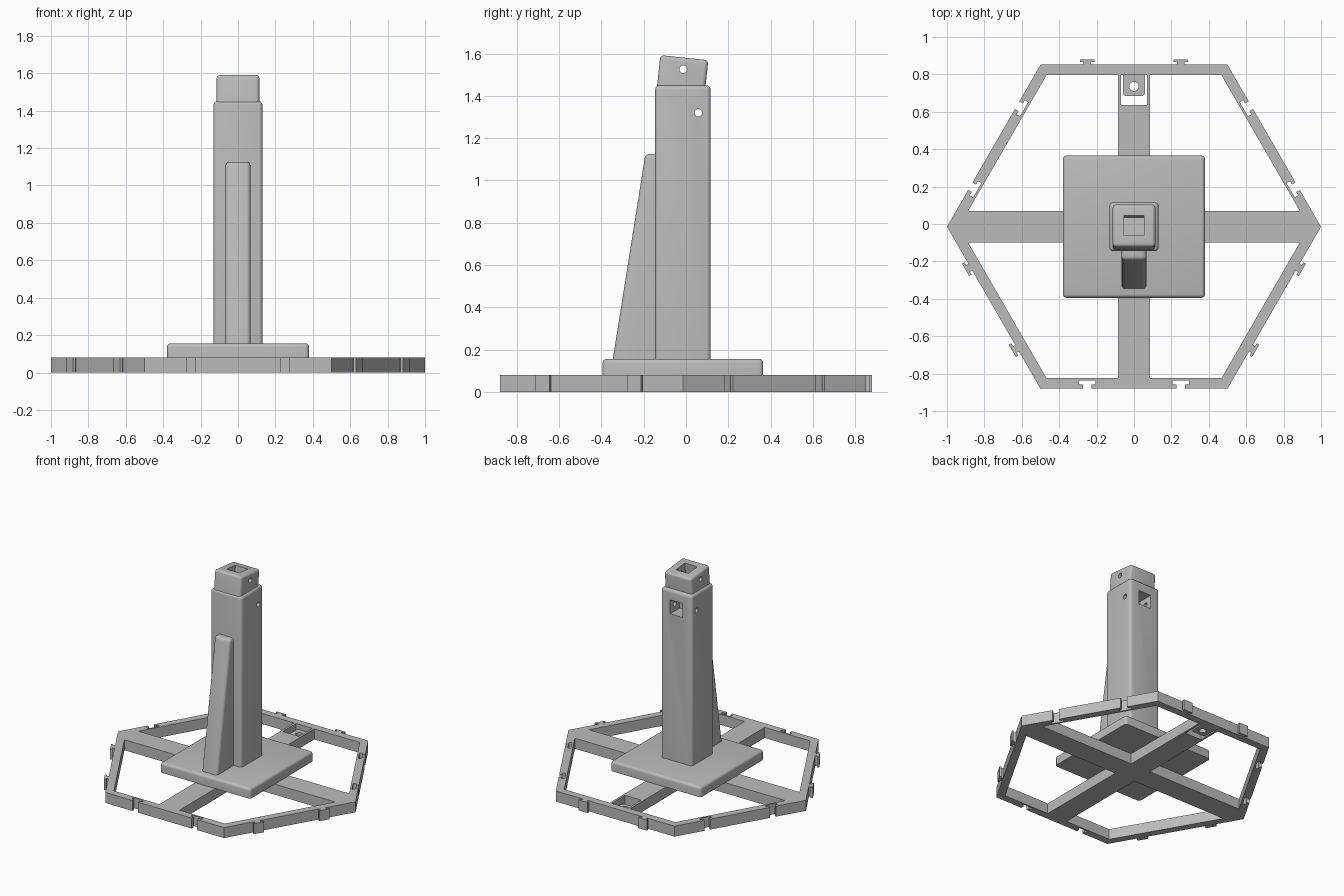
import bpy, bmesh, math
from mathutils import Matrix, Vector

cube = bpy.data.objects.get("Cube")
if cube:
    bpy.data.objects.remove(cube, do_unlink=True)

CY = -0.0145          # shared centre line of frame, plate and post
APO = 0.866           # hexagon apothem
RIM = 0.056           # rim width
BAR = 0.085           # half width of the cross bars
H = 0.08              # frame height

grey = bpy.data.materials.new("light_grey")
grey.use_nodes = True
COLOUR = (0.5, 0.5, 0.5, 1)
grey.diffuse_color = COLOUR
grey.node_tree.nodes["Principled BSDF"].inputs["Base Color"].default_value = COLOUR


def finish(name, bm):
    bmesh.ops.recalc_face_normals(bm, faces=bm.faces)
    mesh = bpy.data.meshes.new(name)
    bm.to_mesh(mesh)
    bm.free()
    mesh.materials.append(grey)
    obj = bpy.data.objects.new(name, mesh)
    bpy.context.collection.objects.link(obj)
    return obj


def round_edges(bm, radius):
    """Round every edge except those lying on the bottom."""
    low = min(v.co.z for v in bm.verts)
    edges = [e for e in bm.edges if max(v.co.z for v in e.verts) > low + 1e-4]
    bmesh.ops.bevel(bm, geom=edges, offset=radius, segments=4, profile=0.5,
                    affect='EDGES', clamp_overlap=True)


def prism(name, points, z0, z1):
    """Extrude a plan outline upward."""
    bm = bmesh.new()
    face = bm.faces.new([bm.verts.new((x, y, z0)) for x, y in points])
    up = bmesh.ops.extrude_face_region(bm, geom=[face])["geom"]
    bmesh.ops.translate(bm, vec=(0, 0, z1 - z0),
                        verts=[v for v in up if isinstance(v, bmesh.types.BMVert)])
    return finish(name, bm)


def box(name, centre, size, radius=0):
    bm = bmesh.new()
    bmesh.ops.create_cube(bm, size=1, matrix=Matrix.Translation(centre) @ Matrix.Diagonal((*size, 1)))
    if radius:
        round_edges(bm, radius)
    return finish(name, bm)


def rod(name, centre, radius, length, axis):
    bm = bmesh.new()
    turn = Matrix.Rotation(math.pi / 2, 4, 'Y') if axis == 'X' else Matrix()
    bmesh.ops.create_cone(bm, cap_ends=True, segments=24, radius1=radius, radius2=radius,
                          depth=length, matrix=Matrix.Translation(centre) @ turn)
    return finish(name, bm)


def cut(obj, cutters):
    """Subtract the cutters, then discard them."""
    for cutter in cutters:
        cutter.hide_render = True
        mod = obj.modifiers.new("cut", 'BOOLEAN')
        mod.operation, mod.solver, mod.object = 'DIFFERENCE', 'EXACT', cutter
        bpy.context.view_layer.objects.active = obj
        bpy.ops.object.modifier_apply(modifier=mod.name)
        bpy.data.objects.remove(cutter, do_unlink=True)


def smooth(obj):
    bpy.ops.object.select_all(action='DESELECT')
    obj.select_set(True)
    bpy.context.view_layer.objects.active = obj
    bpy.ops.object.shade_smooth_by_angle(angle=math.radians(35))


# Hexagonal frame: T-shaped tabs and matching slots alternate around the sides
TAB = [(0.02, 0), (0.02, 0.014), (0.038, 0.014), (0.038, 0.029)]
SLOT = [(0.023, 0), (0.023, -0.022), (0.044, -0.022), (0.044, -0.043)]
outline = []
for side in range(6):
    angle = math.radians(90 + 60 * side)
    normal = Vector((math.cos(angle), math.sin(angle)))
    along = Vector((-normal.y, normal.x))
    local = [(-APO / math.sqrt(3), 0)]
    shape = TAB if side % 2 == 0 else SLOT
    for at in (-0.25, 0.25):
        local += [(at - w, d) for w, d in shape]
        local += [(at + w, d) for w, d in reversed(shape)]
    for t, d in local:
        p = along * t + normal * (APO + d)
        outline.append((p.x, p.y + CY))
frame = prism("hexagonal_frame", outline, 0, H)

# Four openings between rim and cross bars, plus the pocket at the back
inner = APO - RIM
reach = inner * 2 / math.sqrt(3)
opening = [(BAR, BAR), (reach - BAR / math.sqrt(3), BAR), (reach / 2, inner), (BAR, inner)]
cutters = [prism("opening_cutter", [(sx * x, sy * y + CY) for x, y in opening], -0.1, 0.2)
           for sx in (-1, 1) for sy in (-1, 1)]
back = CY + inner
cutters.append(box("pocket_cutter", (0, back - 0.08, 0), (0.138, 0.16, 0.4)))
cut(frame, cutters)

# Thin tongue with a screw hole inside the pocket
corner = 0.012
end = back - 0.112
tongue = prism("screw_tongue", [(-0.058, back + 0.005), (-0.058, end + corner), (-0.058 + corner, end),
                                (0.058 - corner, end), (0.058, end + corner), (0.058, back + 0.005)],
               0, H / 2)
cut(tongue, [rod("hole_cutter", (0, back - 0.06, 0), 0.025, 0.4, 'Z')])

# Base plate
plate = box("base_plate", (0, CY, 0.118), (0.76, 0.76, 0.076), 0.02)

# Post with a square socket in the back and a pin hole across it
post = box("post", (0, CY, 0.8), (0.262, 0.262, 1.3), 0.02)
cut(post, [box("socket_cutter", (0, 0.1, 1.32), (0.106, 0.2, 0.106)),
           rod("pin_cutter", (0, 0.058, 1.32), 0.018, 1, 'X')])

# Tilted head with a square socket on top and a pin hole across it
head = box("tilted_head", (0, 0, -0.09), (0.228, 0.228, 0.18), 0.018)
cut(head, [box("socket_cutter", (0, 0, 0), (0.106, 0.106, 0.2)),
           rod("pin_cutter", (0, 0, -0.055), 0.018, 1, 'X')])
head.data.transform(Matrix.Translation((0, -0.008, 1.581)) @ Matrix.Rotation(math.radians(-6), 4, 'X'))

# Sloping brace on the front of the post
bm = bmesh.new()
profile = [(-0.347, 0.15), (-0.192, 1.126), (-0.1, 1.126), (-0.1, 0.15)]
face = bm.faces.new([bm.verts.new((-0.066, y, z)) for y, z in profile])
extruded = bmesh.ops.extrude_face_region(bm, geom=[face])["geom"]
bmesh.ops.translate(bm, vec=(0.132, 0, 0),
                    verts=[v for v in extruded if isinstance(v, bmesh.types.BMVert)])
bmesh.ops.recalc_face_normals(bm, faces=bm.faces)
round_edges(bm, 0.02)
brace = finish("front_brace", bm)

for part in (plate, post, head, brace):
    smooth(part)
